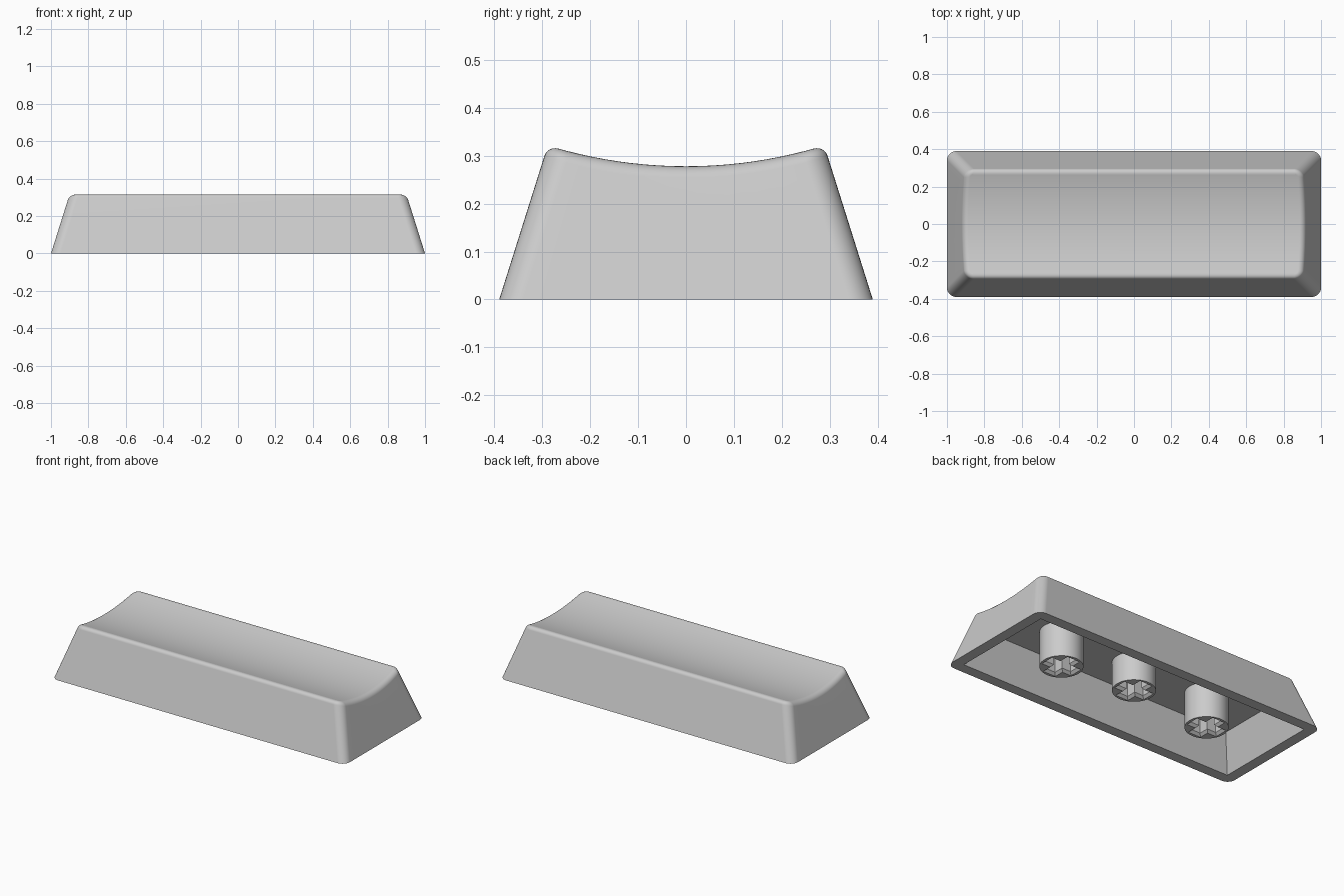
import bpy
import bmesh
from math import sin, cos, atan, radians, pi

HALF_X, HALF_Y = 1.0, 0.39
DRAFT = 0.315          # inward lean of the walls per unit height
CORNER = 0.05          # radius of the upright corners
FILLET = 0.035         # radius of the top edge
DISH_LOW, DISH_R = 0.278, 0.98
WALL, ROOF = 0.065, 0.215

if "Cube" in bpy.data.objects:
    bpy.data.objects.remove(bpy.data.objects["Cube"])

grey = bpy.data.materials.new("light grey plastic")
grey.use_nodes = True
colour = (0.6, 0.6, 0.6, 1)
grey.diffuse_color = colour
grey.node_tree.nodes["Principled BSDF"].inputs["Base Color"].default_value = colour


def finish(bm, name):
    """Turn a bmesh into a smooth-shaded object with crisp edges."""
    bmesh.ops.recalc_face_normals(bm, faces=bm.faces[:])
    mesh = bpy.data.meshes.new(name)
    bm.to_mesh(mesh)
    bm.free()
    mesh.materials.append(grey)
    obj = bpy.data.objects.new(name, mesh)
    bpy.context.collection.objects.link(obj)
    bpy.ops.object.select_all(action="DESELECT")
    obj.select_set(True)
    bpy.context.view_layer.objects.active = obj
    bpy.ops.object.shade_smooth_by_angle(angle=radians(30))
    normals = obj.modifiers.new("flat walls", "WEIGHTED_NORMAL")
    normals.keep_sharp = True


def ring(bm, points):
    return [bm.verts.new(p) for p in points]


def bridge(bm, a, b):
    n = len(a)
    for i in range(n):
        j = (i + 1) % n
        bm.faces.new((a[i], a[j], b[j], b[i]))


def fill_between(bm, outer, inner):
    """Flat face between two closed rings."""
    edges = []
    for r in (outer, inner):
        for i, v in enumerate(r):
            pair = (v, r[(i + 1) % len(r)])
            edges.append(bm.edges.get(pair) or bm.edges.new(pair))
    bmesh.ops.triangle_fill(bm, edges=edges, use_beauty=True)


def dish(y):
    return DISH_LOW + DISH_R - (DISH_R ** 2 - y * y) ** 0.5


# Half outline: (position along the end, angle round the corner)
ARC, SIDE = 8, 18
outline = [(-1, -pi / 2 + pi / 2 * i / ARC) for i in range(ARC + 1)]
outline += [(-1 + 2 * i / SIDE, 0) for i in range(1, SIDE)]
outline += [(1, pi / 2 * i / ARC) for i in range(ARC + 1)]


def place(t, a, off, radius):
    x = HALF_X - off - radius + radius * cos(a)
    y = t * (HALF_Y - off - radius) + radius * sin(a)
    return x, y


def mirrored(half):
    return half + [(-x, y, z) for x, y, z in reversed(half)]


def fillet_ring(angle):
    """Ring on the rounded top edge, following the dished top."""
    start = atan(DRAFT)
    inset = FILLET * (cos(start) - cos(angle))
    half = []
    for t, a in outline:
        y = t * HALF_Y * 0.75
        for _ in range(5):
            off = DRAFT * (dish(y) - FILLET * (1 - sin(start))) + inset
            x, y = place(t, a, off, CORNER - inset)
        half.append((x, y, dish(y) - FILLET * (1 - sin(angle))))
    return mirrored(half)


# Cap shell: walls, rounded edge and dished top
bm = bmesh.new()
base = ring(bm, mirrored([(*place(t, a, 0, CORNER), 0) for t, a in outline]))
last = base
STEPS = 6
for k in range(STEPS + 1):
    angle = atan(DRAFT) + (pi / 2 - atan(DRAFT)) * k / STEPS
    new = ring(bm, fillet_ring(angle))
    bridge(bm, last, new)
    last = new
n = len(last)
for i in range(len(outline) - 1):
    bm.faces.new((last[i], last[i + 1], last[n - 2 - i], last[n - 1 - i]))


# Hollow underside
def rectangle(off, z):
    x, y = HALF_X - off, HALF_Y - off
    return [(x, -y, z), (x, y, z), (-x, y, z), (-x, -y, z)]


rim = ring(bm, rectangle(WALL, 0))
ceiling = ring(bm, rectangle(WALL + DRAFT * ROOF, ROOF))
fill_between(bm, base, rim)
bridge(bm, rim, ceiling)
bm.faces.new(ceiling)
finish(bm, "cap_shell")


# Round stems with a chamfered cross-shaped socket
def stem(name, cx, bottom, radius=0.12, sides=48):
    bm = bmesh.new()

    def circle(z):
        return ring(bm, [(cx + radius * cos(2 * pi * i / sides),
                          radius * sin(2 * pi * i / sides), z) for i in range(sides)])

    def cross(z, arm, half):
        quarter = [(arm, -half), (arm, half), (half, half)]
        points = []
        for _ in range(4):
            points += quarter
            quarter = [(-y, x) for x, y in quarter]
        return ring(bm, [(cx + x, y, z) for x, y in points])

    low, high = circle(bottom), circle(ROOF + 0.005)
    mouth = cross(bottom, 0.103, 0.043)
    throat = cross(bottom + 0.015, 0.089, 0.029)
    floor = cross(ROOF - 0.005, 0.089, 0.029)
    bridge(bm, low, high)
    bridge(bm, mouth, throat)
    bridge(bm, throat, floor)
    fill_between(bm, low, mouth)
    bm.faces.new(high)
    bm.faces.new(floor)
    finish(bm, name)


stem("centre_stem", 0, 0.04)
stem("left_stem", 0.515, 0)
stem("right_stem", -0.515, 0)
